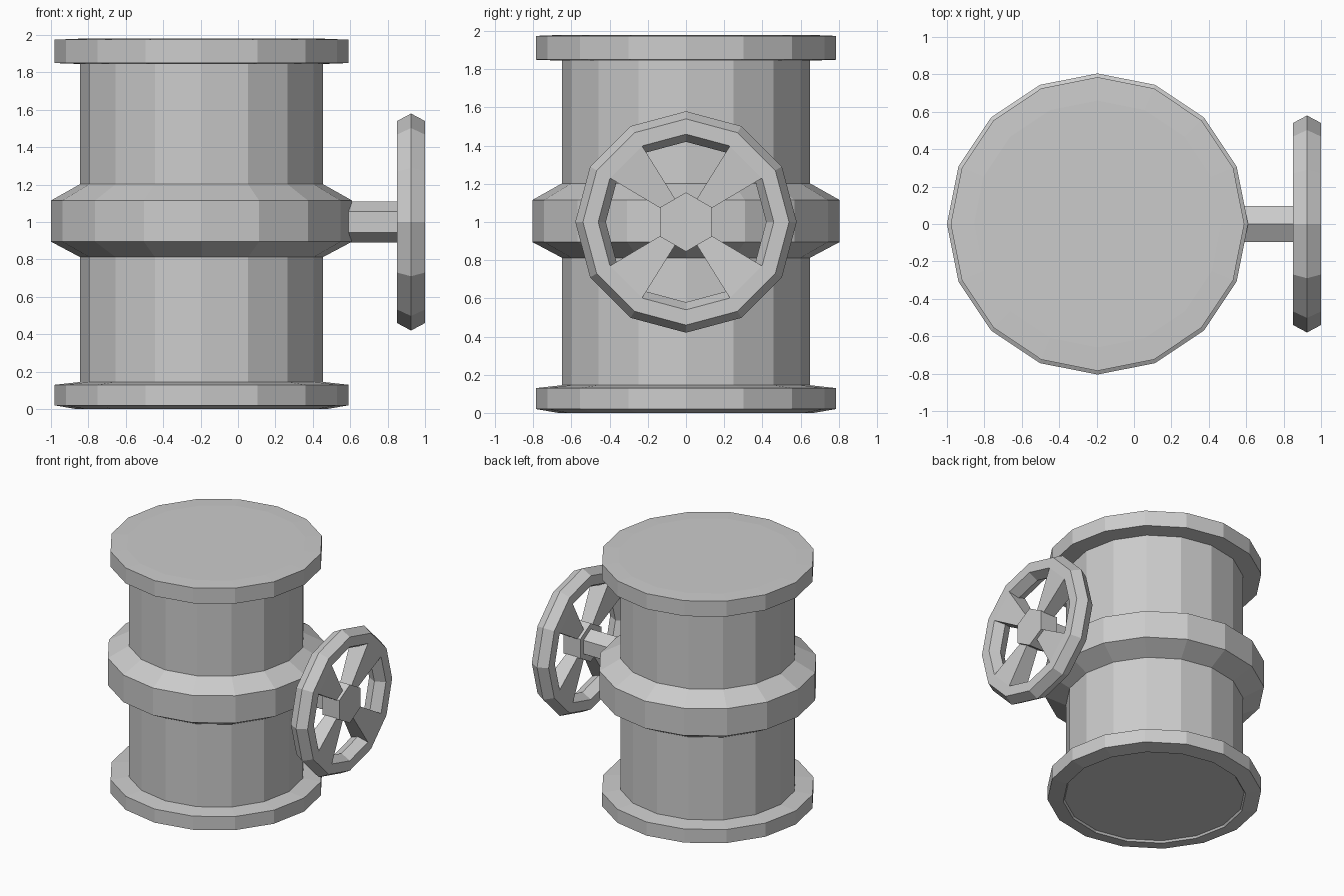
import bpy, bmesh, math
from mathutils import Matrix

cube = bpy.data.objects.get("Cube")
if cube:
    bpy.data.objects.remove(cube, do_unlink=True)

BODY_X = -0.195
WHEEL_Z = 1.0

grey = bpy.data.materials.new("plain_grey")
grey.use_nodes = True
grey.diffuse_color = (0.6, 0.6, 0.6, 1)
grey.node_tree.nodes["Principled BSDF"].inputs["Base Color"].default_value = (0.6, 0.6, 0.6, 1)


def finish(name, bm, matrix):
    bmesh.ops.recalc_face_normals(bm, faces=bm.faces)
    mesh = bpy.data.meshes.new(name)
    bm.to_mesh(mesh)
    bm.free()
    mesh.materials.append(grey)
    obj = bpy.data.objects.new(name, mesh)
    obj.matrix_world = matrix
    bpy.context.collection.objects.link(obj)
    return obj


def lathe(name, profile, sides, matrix, ring=False):
    """Turn a (radius, height) profile; a ring closes on itself, otherwise ends are capped."""
    bm = bmesh.new()
    loops = []
    for r, h in profile:
        angles = [2 * math.pi * i / sides for i in range(sides)]
        loops.append([bm.verts.new((r * math.cos(a), r * math.sin(a), h)) for a in angles])
    pairs = list(zip(loops, loops[1:]))
    if ring:
        pairs.append((loops[-1], loops[0]))
    else:
        bm.faces.new(loops[0])
        bm.faces.new(loops[-1])
    for a, b in pairs:
        for i in range(sides):
            j = (i + 1) % sides
            bm.faces.new((a[i], a[j], b[j], b[i]))
    return finish(name, bm, matrix)


body = Matrix.Translation((BODY_X, 0, 0))
# Local z of wheel parts points along +x
wheel = Matrix.Translation((0, 0, WHEEL_Z)) @ Matrix.Rotation(math.pi / 2, 4, 'Y')

# Pipe body with flanges and a raised belt
lathe("pipe", [(0.65, 0.08), (0.65, 1.9)], 16, body)
lathe("bottom_flange", [(0.66, 0.015), (0.67, 0), (0.785, 0.02),
                        (0.785, 0.13), (0.65, 0.145)], 16, body)
lathe("top_flange", [(0.65, 1.845), (0.785, 1.85), (0.785, 1.975), (0.66, 1.98)], 16, body)
lathe("belt", [(0.645, 0.81), (0.805, 0.895), (0.805, 1.115), (0.645, 1.205)], 16, body)

# Handwheel stem, hub and rim
lathe("wheel_stem", [(0.11, 0.5), (0.11, 0.88)], 6, wheel)
lathe("wheel_hub", [(0.155, 0.85), (0.155, 1.0)], 6, wheel)
lathe("wheel_rim", [(0.54, 0.85), (0.58, 0.925), (0.54, 1.0),
                    (0.46, 1.0), (0.42, 0.925), (0.46, 0.85)], 12, wheel, ring=True)

# Four diagonal spokes, thinning slightly towards the hub
c, s = 0.46 * math.cos(math.pi / 6), 0.23
outline = [(0.05, 0.11), (0.13, 0.07), (c, s), (s, c)]
depths = [(0.875, 0.975)] * 2 + [(0.85, 1.0)] * 2
for side, sy in (("left", 1), ("right", -1)):
    for level, sz in (("upper", 1), ("lower", -1)):
        bm = bmesh.new()
        back, front = [[bm.verts.new((d[k], sy * y, sz * z))
                        for (y, z), d in zip(outline, depths)] for k in (0, 1)]
        bm.faces.new(back)
        bm.faces.new(front)
        for i in range(4):
            j = (i + 1) % 4
            bm.faces.new((back[i], back[j], front[j], front[i]))
        finish(f"{level}_{side}_spoke", bm, Matrix.Translation((0, 0, WHEEL_Z)))
